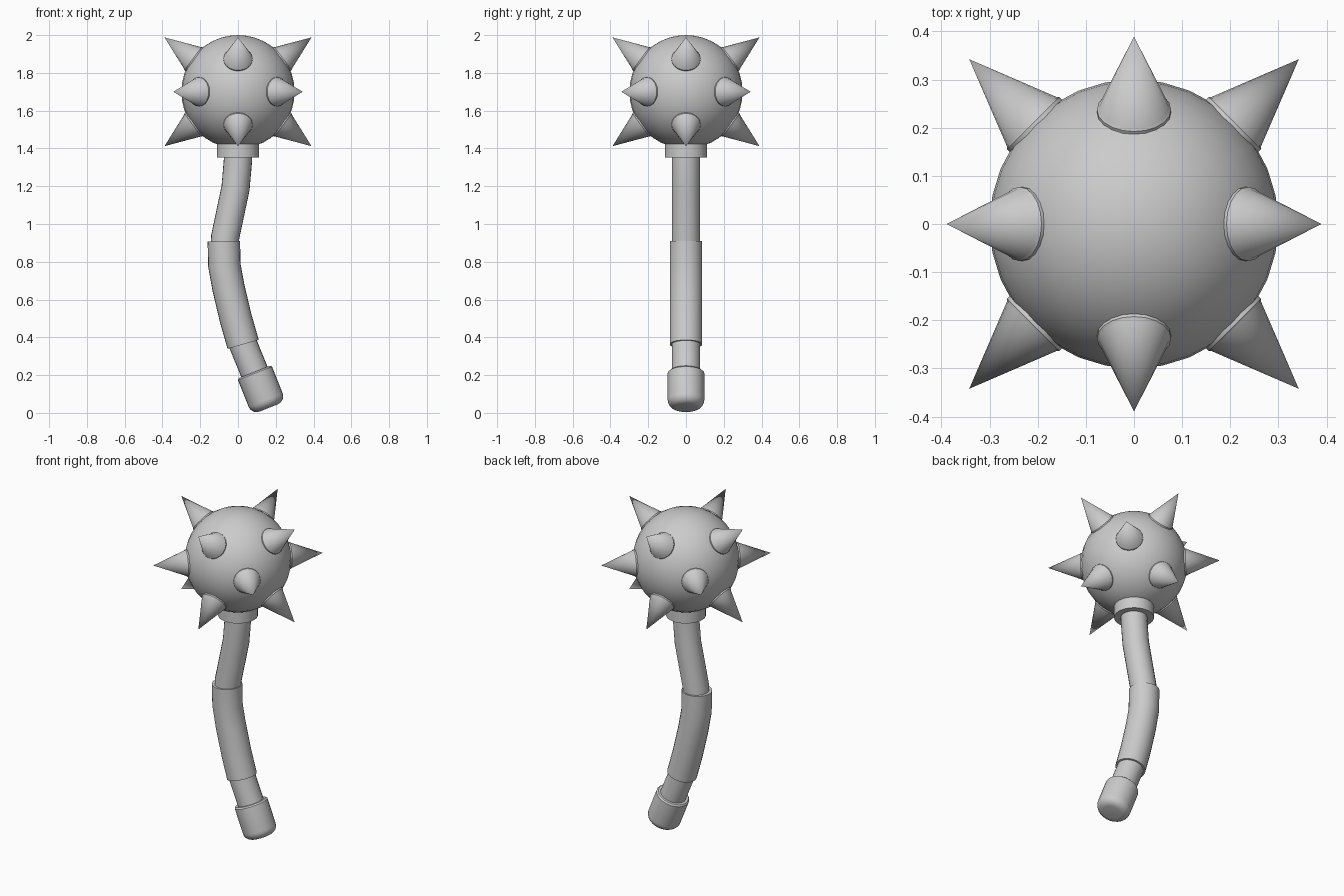
import bpy, bmesh, math
from mathutils import Vector

if "Cube" in bpy.data.objects:
    bpy.data.objects.remove(bpy.data.objects["Cube"])


def finish(bm, name, angle=35):
    bmesh.ops.recalc_face_normals(bm, faces=bm.faces)
    me = bpy.data.meshes.new(name)
    bm.to_mesh(me)
    bm.free()
    ob = bpy.data.objects.new(name, me)
    bpy.context.collection.objects.link(ob)
    bpy.ops.object.select_all(action='DESELECT')
    ob.select_set(True)
    bpy.context.view_layer.objects.active = ob
    bpy.ops.object.shade_smooth_by_angle(angle=math.radians(angle))
    return ob


def sweep(name, stations, sides=24):
    """Round tube through (point, radius) stations, capped at both ends."""
    bm = bmesh.new()
    pts = [Vector(p) for p, r in stations]
    rings = []
    for i, (p, r) in enumerate(stations):
        t = (pts[min(i + 1, len(pts) - 1)] - pts[max(i - 1, 0)]).normalized()
        u = t.cross(Vector((0, 1, 0))).normalized()
        v = t.cross(u)
        rings.append([bm.verts.new(pts[i] + r * (u * math.cos(a) + v * math.sin(a)))
                      for a in (2 * math.pi * k / sides for k in range(sides))])
    for a, b in zip(rings, rings[1:]):
        for k in range(sides):
            j = (k + 1) % sides
            bm.faces.new((a[k], a[j], b[j], b[k]))
    bm.faces.new(rings[0])
    bm.faces.new(rings[-1])
    bmesh.ops.remove_doubles(bm, verts=bm.verts, dist=1e-5)
    return finish(bm, name)


def bent(path, radius):
    return [((x, 0, z), radius) for x, z in path]


def along(origin, direction, profile):
    o, d = Vector(origin), Vector(direction).normalized()
    return [(o + d * t, r) for t, r in profile]


# Ball head
CENTRE = Vector((0, 0, 1.7))
bm = bmesh.new()
bmesh.ops.create_uvsphere(bm, u_segments=32, v_segments=20, radius=0.3)
bmesh.ops.translate(bm, verts=bm.verts, vec=CENTRE)
finish(bm, "ball_head")

# Spikes: a diagonal ring on the equator, rings above and below on the axes
SPIKE = [(0.26, 0.077), (0.296, 0.077), (0.301, 0.0725), (0.484, 0.0)]
for level, elev, offset in (("middle", 0, 45), ("upper", 36.5, 0), ("lower", -36.5, 0)):
    e = math.radians(elev)
    for k in range(4):
        a = math.radians(offset + 90 * k)
        d = (math.cos(a) * math.cos(e), math.sin(a) * math.cos(e), math.sin(e))
        sweep(f"spike_{level}_{k + 1}", along(CENTRE, d, SPIKE), 20)

# Collar below the head
sweep("neck_collar", [((0, 0, 1.353), 0.112), ((0, 0, 1.425), 0.112)], 32)

# Curved shaft and the thicker grip wrapped around it
BEND = [(-0.072, 0.78), (-0.05, 0.66), (-0.012, 0.5)]
sweep("shaft", bent([(0.002, 1.41), (0, 1.34), (-0.013, 1.19), (-0.068, 0.93)]
                    + BEND + [(0.027, 0.363), (0.098, 0.19)], 0.075))
sweep("grip", bent([(-0.075, 0.909)] + BEND + [(0.027, 0.363)], 0.086))

# Rounded pommel
R, L, B = 0.097, 0.205, 0.045
profile = [(0, R - 0.008), (0.008, R)]
profile += [(L - B + B * math.sin(s), R - B + B * math.cos(s))
            for s in (math.radians(18 * i) for i in range(6))]
profile[-1] = (L + 1e-4, R - B)
sweep("pommel", along((0.087, 0, 0.217), (0.37, 0, -0.93), profile))
